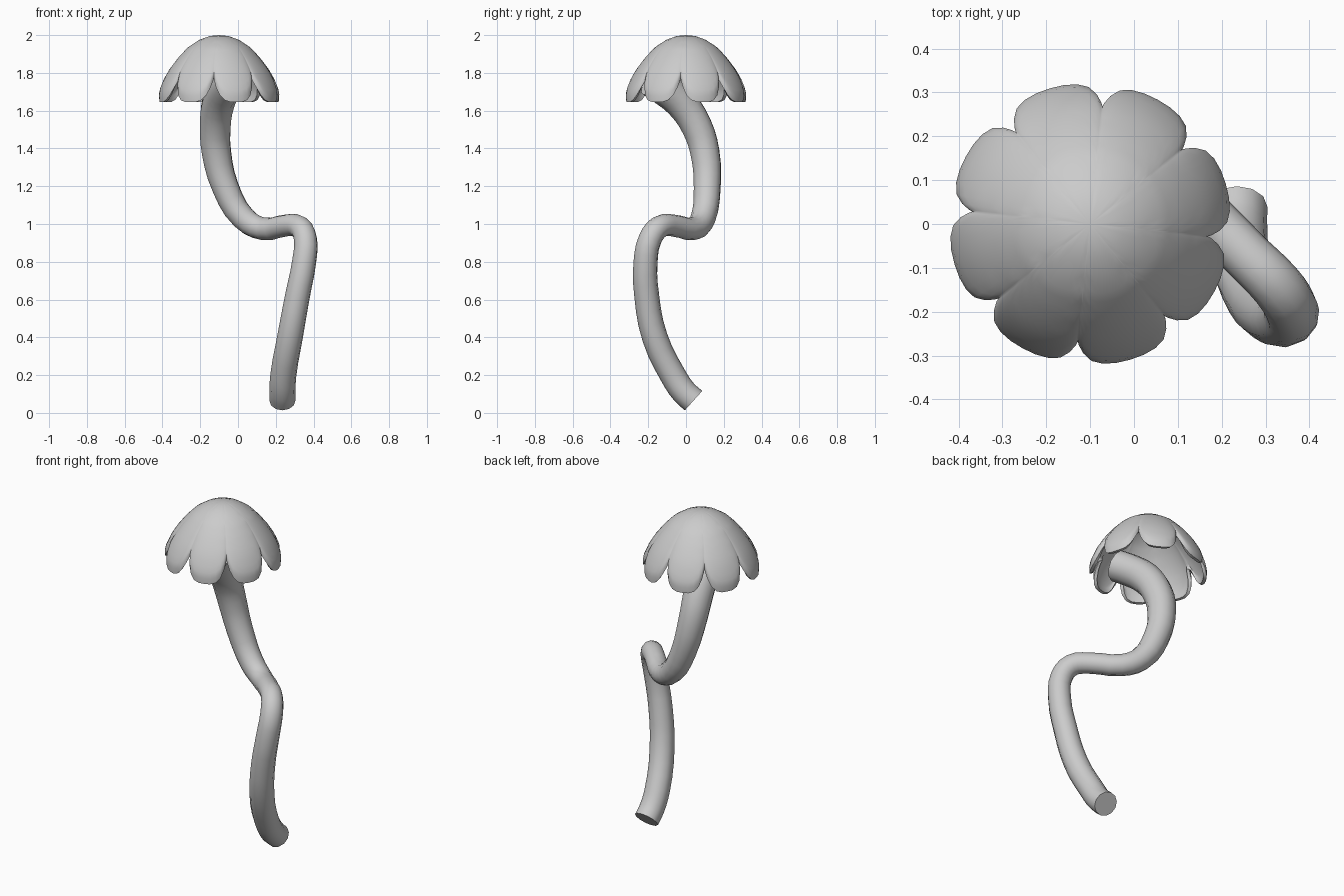
import bpy, math

cube = bpy.data.objects.get("Cube")
if cube:
    bpy.data.objects.remove(cube)

grey = bpy.data.materials.new("pale_grey")
grey.use_nodes = True
COLOUR = (0.6, 0.6, 0.6, 1)
grey.diffuse_color = COLOUR
grey.node_tree.nodes["Principled BSDF"].inputs["Base Color"].default_value = COLOUR


def activate(obj):
    bpy.ops.object.select_all(action='DESELECT')
    obj.select_set(True)
    bpy.context.view_layer.objects.active = obj


# Twisting stem: x, y, z, radius along its centre line
PATH = [
    (0.235, 0.04, 0.065, 0.069), (0.235, -0.01, 0.11, 0.069),
    (0.24, -0.07, 0.2, 0.069), (0.275, -0.165, 0.4, 0.068),
    (0.315, -0.208, 0.62, 0.066), (0.35, -0.214, 0.8, 0.064),
    (0.357, -0.19, 0.92, 0.062), (0.325, -0.14, 0.985, 0.06),
    (0.26, -0.075, 0.993, 0.058), (0.13, 0.045, 0.975, 0.06),
    (0.03, 0.09, 1.03, 0.066), (-0.065, 0.112, 1.19, 0.072),
    (-0.114, 0.1, 1.38, 0.079), (-0.12, 0.055, 1.52, 0.084),
    (-0.105, -0.025, 1.64, 0.088), (-0.07, -0.12, 1.72, 0.09),
    (-0.04, -0.18, 1.76, 0.09),
]
curve = bpy.data.curves.new("stem", 'CURVE')
curve.dimensions = '3D'
curve.resolution_u = 3
curve.bevel_depth = 1
curve.bevel_resolution = 4
curve.use_fill_caps = True
spline = curve.splines.new('BEZIER')
spline.bezier_points.add(len(PATH) - 1)
for point, (x, y, z, radius) in zip(spline.bezier_points, PATH):
    point.co = (x, y, z)
    point.radius = radius
    point.handle_left_type = point.handle_right_type = 'AUTO'
stem = bpy.data.objects.new("stem", curve)
bpy.context.collection.objects.link(stem)
curve.materials.append(grey)
activate(stem)
bpy.ops.object.convert(target='MESH')
bpy.ops.object.shade_smooth_by_angle(angle=math.radians(50))

# Domed cap profile: height and radius, from the crown to the rim
PROFILE = [(2.0, 0), (1.995, 0.05), (1.975, 0.105), (1.935, 0.165), (1.88, 0.215),
           (1.82, 0.258), (1.77, 0.284), (1.71, 0.305), (1.64, 0.318)]


def cap_radius(z):
    for (z0, r0), (z1, r1) in zip(PROFILE, PROFILE[1:]):
        if z >= z1:
            return r0 + (r1 - r0) * (z0 - z) / (z0 - z1)
    return PROFILE[-1][1]


# Scalloped cap: eight rounded, slightly puffed petals around the rim
PETALS, STEPS, RINGS = 8, 12, 16
COLUMNS = PETALS * STEPS
CENTRE_X, START = -0.1, math.radians(-6)
verts = [(CENTRE_X, 0, 2.0)]
for ring in range(1, RINGS + 1):
    t = ring / RINGS
    for col in range(COLUMNS):
        # u runs from -1 to 1 across each petal
        u = math.sin(math.pi * ((col % STEPS) / STEPS - 0.5))
        angle = START + math.tau * (col // STEPS + (u + 1) / 2) / PETALS
        edge = 1.645 + 0.125 * abs(u) ** 3.5
        z = 2.0 - (2.0 - edge) * t ** 1.5
        puff = 0.018 * (1 - u ** 4) * t ** 3
        curl = 0.014 * max(0, (t - 0.88) / 0.12) ** 2
        r = cap_radius(z) + puff - curl
        verts.append((CENTRE_X + r * math.cos(angle), r * math.sin(angle), z))

faces = [(0, 1 + c, 1 + (c + 1) % COLUMNS) for c in range(COLUMNS)]
for ring in range(RINGS - 1):
    a, b = 1 + ring * COLUMNS, 1 + (ring + 1) * COLUMNS
    for c in range(COLUMNS):
        n = (c + 1) % COLUMNS
        faces.append((a + c, b + c, b + n, a + n))

mesh = bpy.data.meshes.new("cap")
mesh.from_pydata(verts, [], faces)
mesh.materials.append(grey)
cap = bpy.data.objects.new("cap", mesh)
bpy.context.collection.objects.link(cap)
shell = cap.modifiers.new("shell", 'SOLIDIFY')
shell.thickness = 0.018
shell.offset = -1
activate(cap)
bpy.ops.object.modifier_apply(modifier="shell")
bpy.ops.object.shade_smooth_by_angle(angle=math.radians(60))
